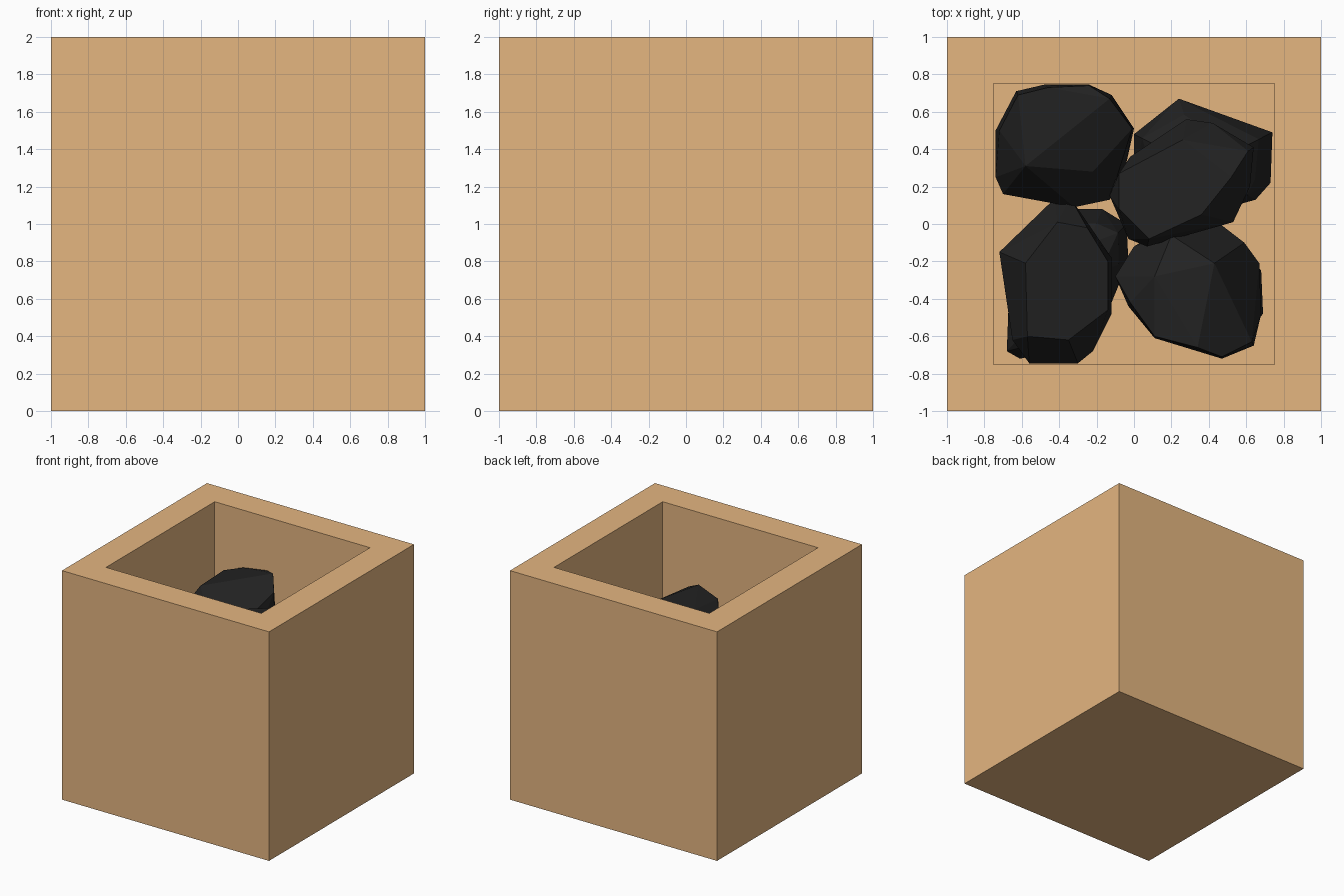
import bpy, bmesh, random

random.seed(4)


def material(name, color):
    m = bpy.data.materials.new(name)
    m.diffuse_color = (*color, 1)
    return m


TAN = material("tan_card", (0.78, 0.466, 0.217))
COAL = material("coal_black", (0.016, 0.016, 0.016))


def finish(bm, name, mat):
    bmesh.ops.recalc_face_normals(bm, faces=bm.faces)
    me = bpy.data.meshes.new(name)
    bm.to_mesh(me)
    bm.free()
    me.materials.append(mat)
    ob = bpy.data.objects.new(name, me)
    bpy.context.collection.objects.link(ob)
    return ob


# Open box: inset the top face and push it down to the inner floor
bm = bmesh.new()
bmesh.ops.create_cube(bm, size=2)
bmesh.ops.translate(bm, verts=bm.verts, vec=(0, 0, 1))
top = max(bm.faces, key=lambda f: f.calc_center_median().z)
bmesh.ops.inset_region(bm, faces=[top], thickness=0.25, use_even_offset=True)
inner = bmesh.ops.extrude_discrete_faces(bm, faces=[top])["faces"][0]
bmesh.ops.translate(bm, verts=inner.verts, vec=(0, 0, -1.75))
finish(bm, "open_box", TAN)


# Faceted lump: convex hull of its plan outline, tapered bottom and crown points
def lump(name, outline, z_low, z_mid, z_high, crown=()):
    cx = sum(p[0] for p in outline) / len(outline)
    cy = sum(p[1] for p in outline) / len(outline)
    bm = bmesh.new()

    def ring(z, scale, wobble):
        for x, y in outline:
            s = scale * (1 - random.uniform(0, wobble))
            bm.verts.new((cx + (x - cx) * s, cy + (y - cy) * s,
                          z + random.uniform(-0.04, 0.04)))

    ring(z_mid, 1.0, 0)
    ring(z_low + (z_mid - z_low) * 0.4, 0.92, 0.15)
    for x, y in outline[::2]:
        bm.verts.new((cx + (x - cx) * 0.5, cy + (y - cy) * 0.5, z_low))
    if crown:
        for p in crown:
            bm.verts.new(p)
    else:
        ring(z_mid + (z_high - z_mid) * 0.6, 0.88, 0.15)
        for x, y in outline[::2]:
            bm.verts.new((cx + (x - cx) * 0.5, cy + (y - cy) * 0.5, z_high))
    bmesh.ops.convex_hull(bm, input=bm.verts)
    loose = [v for v in bm.verts if not v.link_faces]
    bmesh.ops.delete(bm, geom=loose, context='VERTS')
    bmesh.ops.dissolve_limit(bm, angle_limit=0.15, verts=bm.verts, edges=bm.edges)
    return finish(bm, name, COAL)


# Upper layer
lump("coal_upper_back_left",
     [(-0.74, 0.5), (-0.63, 0.71), (-0.48, 0.745), (-0.24, 0.745), (-0.12, 0.69),
      (0, 0.51), (-0.04, 0.33), (-0.13, 0.13), (-0.32, 0.09), (-0.7, 0.16), (-0.74, 0.25)],
     0.9, 1.22, 1.6,
     [(-0.58, 0.31, 1.48), (-0.22, 0.28, 1.43), (-0.4, 0.45, 1.51), (-0.13, 0.67, 1.57),
      (-0.62, 0.69, 1.46), (-0.46, 0.73, 1.51), (-0.24, 0.74, 1.54), (-0.01, 0.51, 1.5),
      (-0.72, 0.5, 1.36)])
lump("coal_upper_front_left",
     [(-0.72, -0.15), (-0.42, 0.14), (-0.34, 0.14), (-0.12, -0.18), (-0.12, -0.48),
      (-0.22, -0.68), (-0.3, -0.745), (-0.56, -0.745), (-0.65, -0.62), (-0.69, -0.4)],
     0.88, 1.18, 1.48,
     [(-0.58, -0.21, 1.44), (-0.41, 0.01, 1.43), (-0.25, -0.02, 1.42),
      (-0.14, -0.2, 1.38), (-0.14, -0.46, 1.35), (-0.57, -0.6, 1.4), (-0.35, -0.62, 1.38)])
lump("coal_upper_front_right",
     [(-0.1, -0.28), (0, -0.12), (0.2, 0.0), (0.46, 0), (0.59, -0.1), (0.67, -0.21),
      (0.68, -0.48), (0.64, -0.65), (0.47, -0.72), (0.34, -0.68), (0.11, -0.61), (-0.03, -0.44)],
     0.78, 1.08, 1.44,
     [(0.11, -0.28, 1.41), (0.43, -0.21, 1.43), (0.34, -0.66, 1.42), (-0.02, -0.42, 1.3),
      (0.11, -0.6, 1.38), (0.47, -0.71, 1.35), (0.63, -0.63, 1.25), (0.2, -0.06, 1.33)])
lump("coal_upper_back_right",
     [(-0.13, 0.15), (-0.12, 0.2), (-0.02, 0.36), (0.28, 0.56), (0.42, 0.54), (0.64, 0.41),
      (0.62, 0.2), (0.53, 0.01), (0.07, -0.12), (-0.03, -0.08)],
     0.86, 1.26, 1.5,
     [(-0.08, 0.27, 1.43), (0.26, 0.45, 1.46), (0.52, 0.25, 1.5), (0.36, 0.05, 1.49),
      (0.08, -0.08, 1.46), (-0.08, 0.08, 1.44), (0.61, 0.39, 1.4)])

# Lower layer resting on the box floor
lump("coal_lower_back_right",
     [(0, 0.48), (0.24, 0.67), (0.74, 0.49), (0.73, 0.22), (0.65, 0.13), (0.4, 0.06),
      (0.12, 0.08), (0, 0.25)], 0.25, 0.7, 1.02)
lump("coal_lower_back_left",
     [(-0.73, 0.4), (-0.6, 0.68), (-0.3, 0.72), (-0.06, 0.55), (-0.07, 0.25),
      (-0.3, 0.13), (-0.66, 0.18)], 0.25, 0.6, 0.94)
lump("coal_lower_front_left",
     [(-0.66, -0.15), (-0.32, 0.08), (-0.17, 0.08), (-0.04, 0.0), (-0.03, -0.2),
      (-0.12, -0.42), (-0.3, -0.66), (-0.61, -0.72), (-0.68, -0.68)], 0.25, 0.6, 0.93)
lump("coal_lower_front_right",
     [(0.02, -0.2), (0.25, 0.0), (0.52, -0.05), (0.68, -0.25), (0.69, -0.48),
      (0.5, -0.7), (0.2, -0.6), (0.02, -0.42)], 0.25, 0.58, 0.9)
